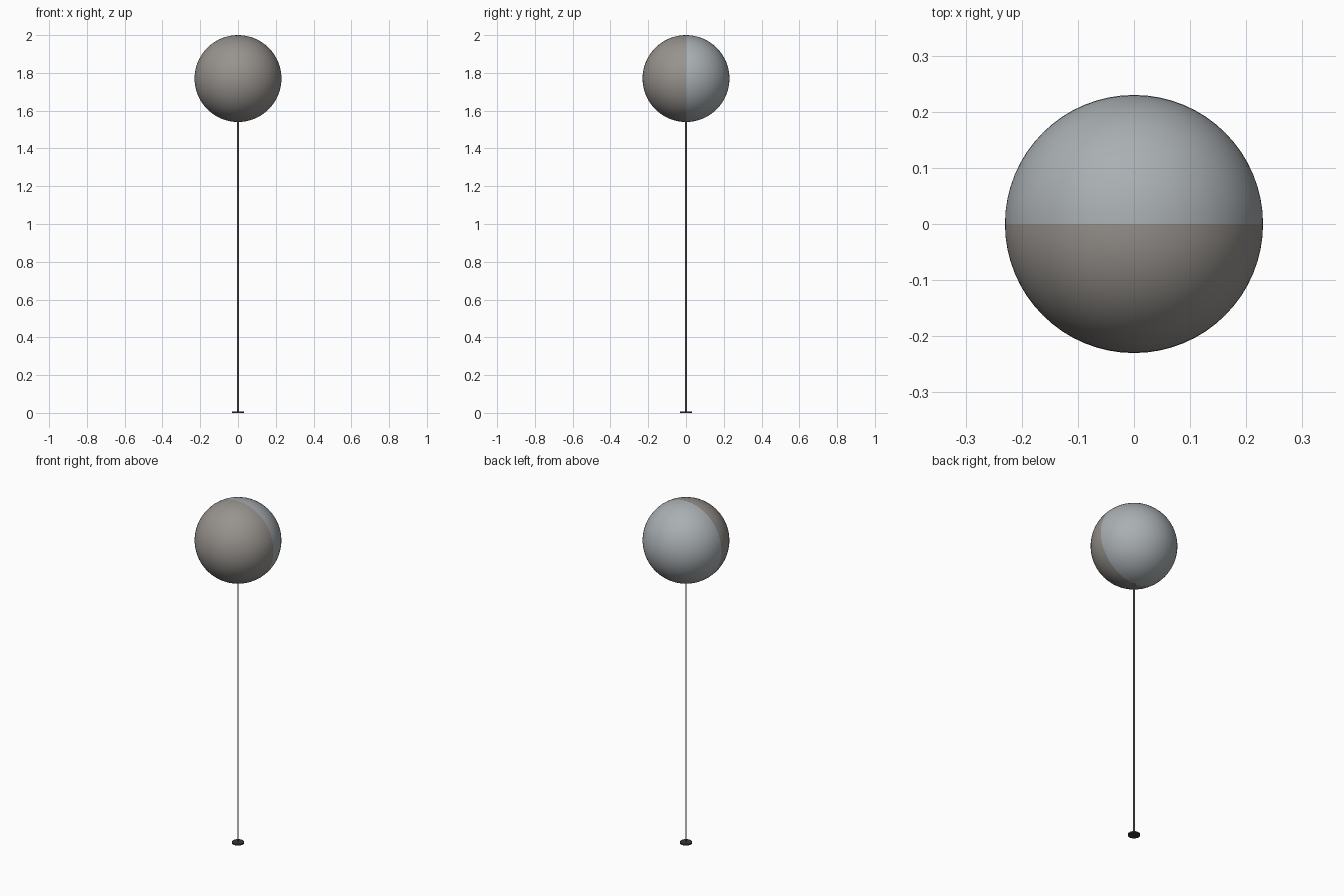
import bpy, bmesh
from math import radians
from mathutils import Matrix

if "Cube" in bpy.data.objects:
    bpy.data.objects.remove(bpy.data.objects["Cube"])

R, CZ = 0.23, 1.77


def material(name, rgb):
    m = bpy.data.materials.new(name)
    m.diffuse_color = (*rgb, 1)
    m.use_nodes = True
    m.node_tree.nodes["Principled BSDF"].inputs["Base Color"].default_value = m.diffuse_color
    return m


def finish(bm, name, mat, angle=40):
    me = bpy.data.meshes.new(name)
    bm.to_mesh(me)
    bm.free()
    ob = bpy.data.objects.new(name, me)
    bpy.context.collection.objects.link(ob)
    me.materials.append(mat)
    bpy.ops.object.select_all(action='DESELECT')
    ob.select_set(True)
    bpy.context.view_layer.objects.active = ob
    bpy.ops.object.shade_smooth_by_angle(angle=radians(angle))
    return ob


def hemisphere(name, side, mat):
    # poles lie on the x axis; keep only the half on the given y side
    bm = bmesh.new()
    bmesh.ops.create_uvsphere(bm, u_segments=64, v_segments=32, radius=R,
                              matrix=Matrix.Rotation(radians(90), 4, 'Y'))
    bmesh.ops.bisect_plane(bm, geom=bm.verts[:] + bm.edges[:] + bm.faces[:],
                           dist=1e-5, plane_co=(0, 0, 0), plane_no=(0, side, 0),
                           clear_inner=True)
    bmesh.ops.translate(bm, verts=bm.verts[:], vec=(0, 0, CZ))
    return finish(bm, name, mat)


def cylinder(name, r, z0, z1, mat, sides=32):
    bm = bmesh.new()
    bmesh.ops.create_cone(bm, cap_ends=True, segments=sides, radius1=r, radius2=r,
                          depth=z1 - z0,
                          matrix=Matrix.Translation((0, 0, (z0 + z1) / 2)))
    return finish(bm, name, mat)


warm = material("warm_grey", (0.31, 0.29, 0.27))
cool = material("cool_grey", (0.40, 0.43, 0.45))
steel = material("rod_grey", (0.25, 0.25, 0.25))
dark = material("dark_grey", (0.04, 0.04, 0.04))

# Two-tone globe
hemisphere("globe_front", -1, warm)
hemisphere("globe_back", 1, cool)

# Thin stem and small foot disc
cylinder("stem", 0.004, 0.004, CZ - R + 0.005, steel, 16)
cylinder("foot_disc", 0.032, 0.0, 0.008, dark)
